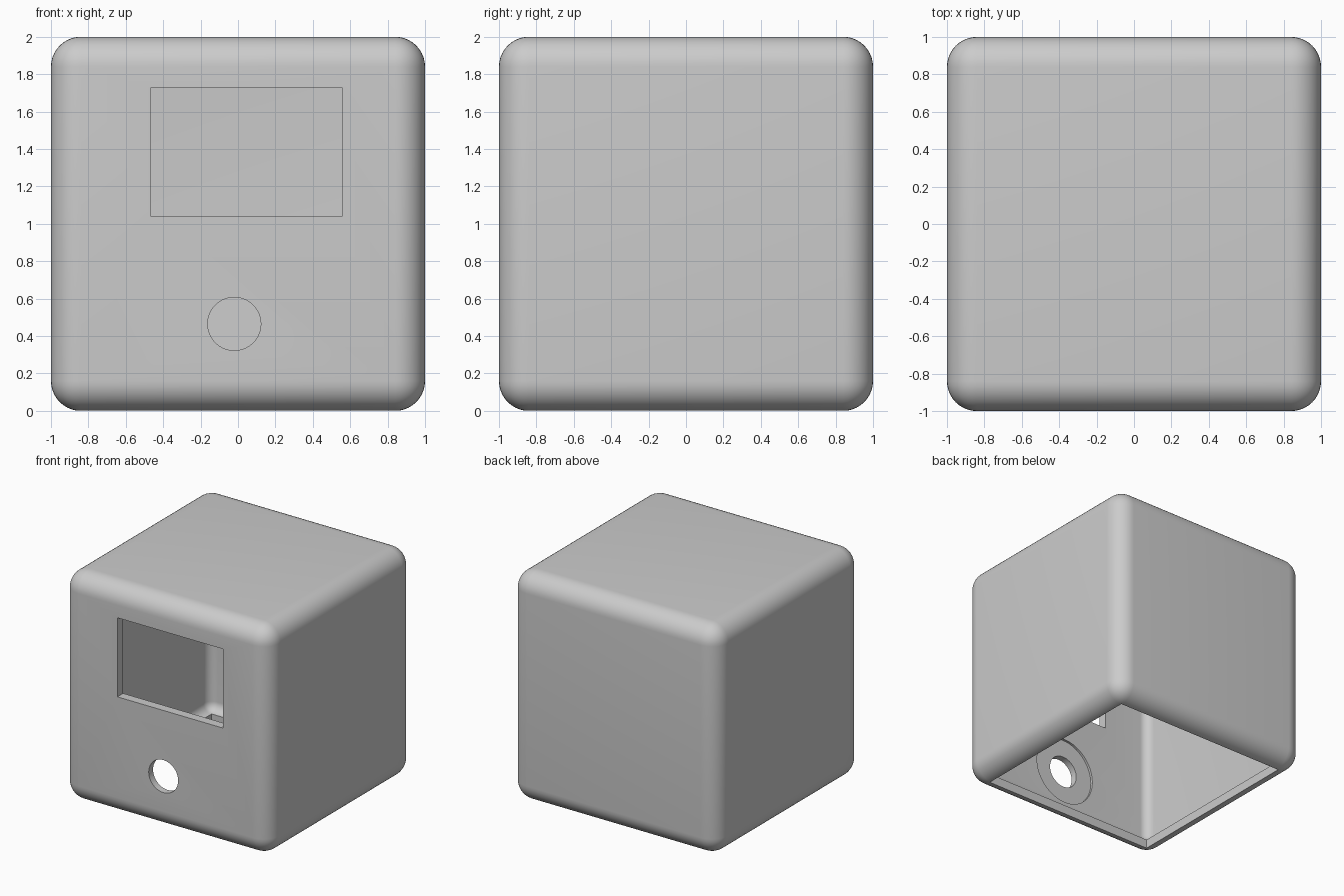
import bpy, bmesh, math
from mathutils import Matrix, Vector

if "Cube" in bpy.data.objects:
    bpy.data.objects.remove(bpy.data.objects["Cube"], do_unlink=True)

ROUND = 0.16      # outer edge radius
WALL = 0.08       # shell thickness
OPENING = 0.85    # half width of the open underside

grey = bpy.data.materials.new("plain grey")
grey.use_nodes = True
colour = (0.6, 0.6, 0.6, 1)
grey.diffuse_color = colour
grey.node_tree.nodes["Principled BSDF"].inputs["Base Color"].default_value = colour


def add_object(name, bm):
    mesh = bpy.data.meshes.new(name)
    bm.to_mesh(mesh)
    bm.free()
    mesh.materials.append(grey)
    obj = bpy.data.objects.new(name, mesh)
    bpy.context.collection.objects.link(obj)
    return obj


def box(name, low, high, radius=0):
    low, high = Vector(low), Vector(high)
    bm = bmesh.new()
    bmesh.ops.create_cube(bm, size=1, matrix=Matrix.Translation((low + high) / 2)
                          @ Matrix.Diagonal((*(high - low), 1)))
    if radius:
        bmesh.ops.bevel(bm, geom=bm.edges[:], offset=radius, segments=10,
                        profile=0.5, affect='EDGES')
    return add_object(name, bm)


def front_cylinder(name, x, z, radius, y_from, y_to):
    bm = bmesh.new()
    place = Matrix.Translation((x, (y_from + y_to) / 2, z)) @ Matrix.Rotation(math.pi / 2, 4, 'X')
    bmesh.ops.create_cone(bm, cap_ends=True, segments=64, radius1=radius,
                          radius2=radius, depth=y_to - y_from, matrix=place)
    return add_object(name, bm)


# Rounded outer shell
housing = box("housing", (-1, -1, 0), (1, 1, 2), ROUND)

# Hollow, open underside, display window, button hole and its inner recess
inner = 1 - WALL
cutters = [
    box("cavity", (-inner, -inner, WALL), (inner, inner, 2 - WALL), ROUND - WALL),
    box("underside_opening", (-OPENING, -OPENING, -0.2), (OPENING, OPENING, 0.3)),
    box("display_window", (-0.465, -1.2, 1.04), (0.555, -0.7, 1.73)),
    front_cylinder("button_hole", -0.02, 0.465, 0.142, -1.2, -0.7),
    front_cylinder("button_recess", -0.02, 0.465, 0.30, -inner - 0.02, -0.8),
]
bpy.context.view_layer.objects.active = housing
for cutter in cutters:
    cut = housing.modifiers.new(cutter.name, 'BOOLEAN')
    cut.operation = 'DIFFERENCE'
    cut.solver = 'EXACT'
    cut.object = cutter
    bpy.ops.object.modifier_apply(modifier=cut.name)
    bpy.data.objects.remove(cutter, do_unlink=True)

# Smooth rounds with crisp cut edges
bpy.ops.object.select_all(action='DESELECT')
housing.select_set(True)
bpy.ops.object.shade_smooth_by_angle(angle=math.radians(30))
